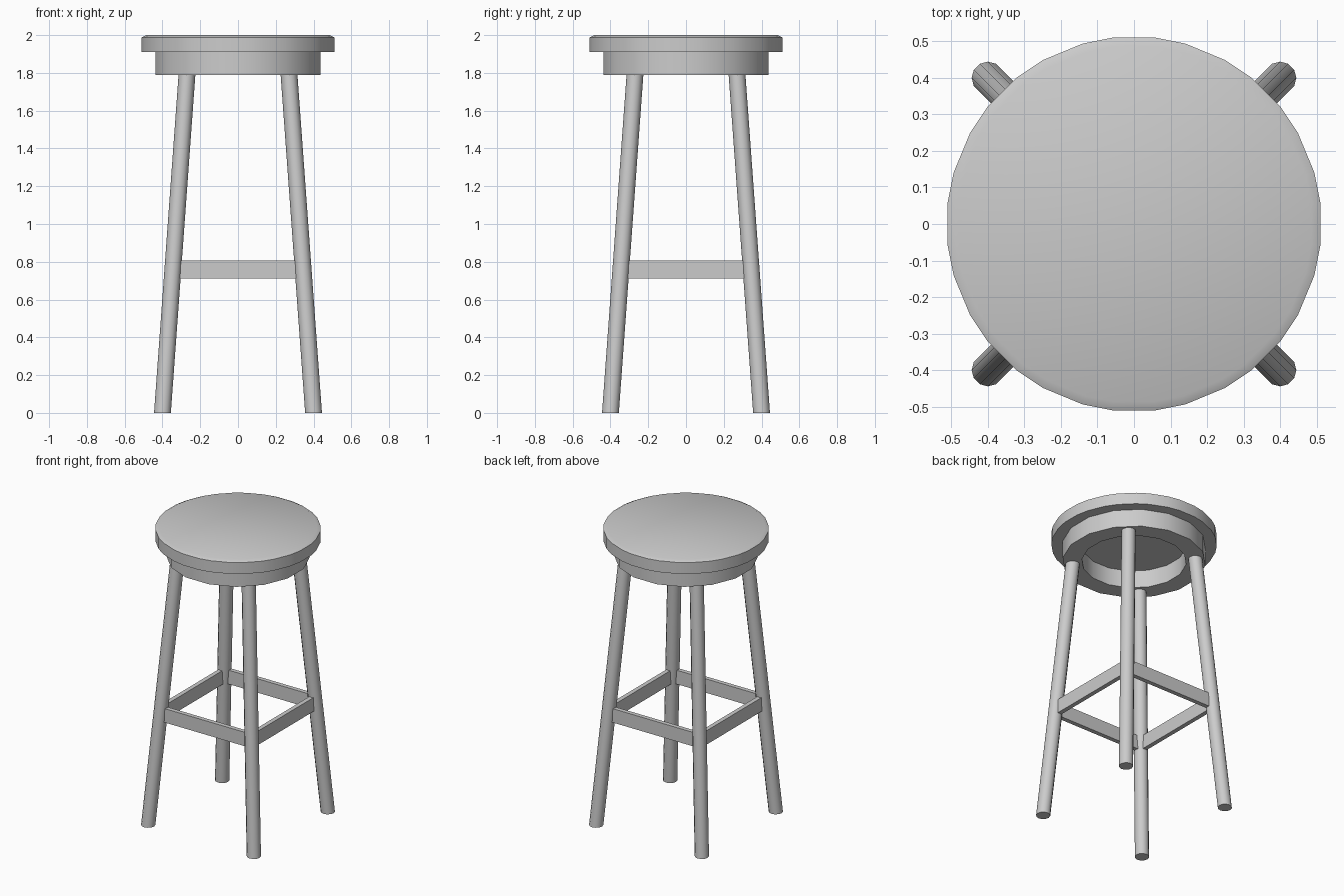
import bpy, bmesh
from math import radians, cos, sin

if "Cube" in bpy.data.objects:
    bpy.data.objects.remove(bpy.data.objects["Cube"])


def circle(radius, sides, offset=0.0):
    """Flat polygon outline, offset in degrees."""
    angles = [radians(offset + 360 * i / sides) for i in range(sides)]
    return [(radius * cos(a), radius * sin(a)) for a in angles]


def scaled(outline, s):
    return [(x * s, y * s) for x, y in outline]


def loft(name, rings, closed=False):
    """Bridge rings (outline, z, centre); cap the ends or close into a tube."""
    bm = bmesh.new()
    loops = [[bm.verts.new((x + c[0], y + c[1], z)) for x, y in pts]
             for pts, z, c in rings]
    n = len(loops[0])
    pairs = list(zip(loops, loops[1:]))
    if closed:
        pairs.append((loops[-1], loops[0]))
    else:
        bm.faces.new(loops[0][::-1])
        bm.faces.new(loops[-1])
    for a, b in pairs:
        for i in range(n):
            j = (i + 1) % n
            bm.faces.new((a[i], a[j], b[j], b[i]))
    bmesh.ops.recalc_face_normals(bm, faces=bm.faces)
    return finish(name, bm)


def finish(name, bm, smooth=True):
    mesh = bpy.data.meshes.new(name)
    bm.to_mesh(mesh)
    bm.free()
    obj = bpy.data.objects.new(name, mesh)
    bpy.context.collection.objects.link(obj)
    if smooth:
        bpy.ops.object.select_all(action='DESELECT')
        obj.select_set(True)
        bpy.context.view_layer.objects.active = obj
        bpy.ops.object.shade_smooth_by_angle(angle=radians(35))
    return obj


O = (0, 0)

# Seat: 16-sided disc with chamfered corners and a chamfered top rim
seat = []
for k in range(16):
    for d in (-4.6, 4.6):
        a = radians(11.25 + 22.5 * k + d)
        seat.append((0.5135 * cos(a), 0.5135 * sin(a)))
loft("seat", [(seat, 1.91, O), (seat, 1.988, O), (scaled(seat, 0.953), 2.0, O)])

# Apron: hollow ring under the seat
outer = circle(0.445, 16, 11.25)
inner = circle(0.325, 16, 11.25)
loft("apron", [(outer, 1.79, O), (outer, 1.912, O), (inner, 1.912, O), (inner, 1.79, O)],
     closed=True)

# Splayed legs, feet cut level with the ground
LEG_FOOT, LEG_TOP = 0.40, 0.268
for yn, sy in (("front", -1), ("back", 1)):
    for xn, sx in (("left", -1), ("right", 1)):
        outline = circle(0.0445, 12)
        loft(f"{yn}_{xn}_leg", [(outline, 0.0, (sx * LEG_FOOT, sy * LEG_FOOT)),
                                (outline, 1.82, (sx * LEG_TOP, sy * LEG_TOP))])

# Four flat rails joining the legs
R = 0.345
for name, loc, size in (("front_rail", (0, -R), (2 * R, 0.03)),
                        ("back_rail", (0, R), (2 * R, 0.03)),
                        ("left_rail", (-R, 0), (0.03, 2 * R)),
                        ("right_rail", (R, 0), (0.03, 2 * R))):
    bm = bmesh.new()
    bmesh.ops.create_cube(bm, size=1)
    bmesh.ops.scale(bm, vec=(*size, 0.095), verts=bm.verts)
    bmesh.ops.translate(bm, vec=(*loc, 0.758), verts=bm.verts)
    finish(name, bm, smooth=False)
